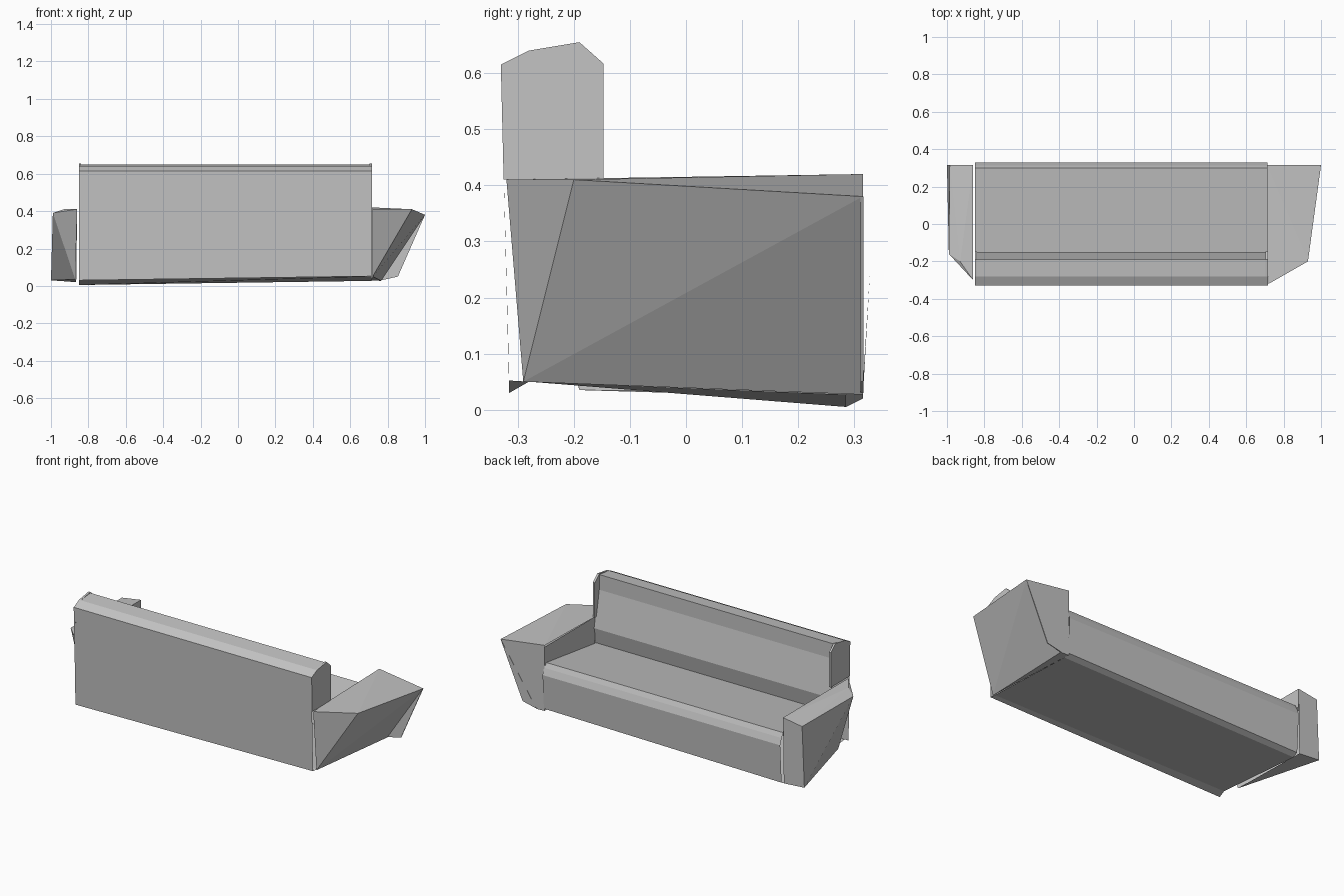
import bpy
import bmesh

cube = bpy.data.objects.get("Cube")
if cube:
    bpy.data.objects.remove(cube, do_unlink=True)

# Single fabric colour
fabric = bpy.data.materials.new("grey_fabric")
fabric.use_nodes = True
fabric.diffuse_color = (0.55, 0.55, 0.55, 1)
fabric.node_tree.nodes["Principled BSDF"].inputs["Base Color"].default_value = (0.55, 0.55, 0.55, 1)


def finish(name, bm):
    mesh = bpy.data.meshes.new(name)
    bm.to_mesh(mesh)
    bm.free()
    mesh.materials.append(fabric)
    obj = bpy.data.objects.new(name, mesh)
    bpy.context.collection.objects.link(obj)


def sweep_along_x(name, profile, x_left, x_right, rise):
    """Open-ended (y, z) section; its low points rise towards +x."""
    bm = bmesh.new()
    left = [bm.verts.new((x_left, y, z)) for y, z in profile]
    right = [bm.verts.new((x_right, y, z + (rise if z < 0.04 else 0))) for y, z in profile]
    for i in range(len(profile)):
        j = (i + 1) % len(profile)
        bm.faces.new((left[i], left[j], right[j], right[i]))
    bmesh.ops.recalc_face_normals(bm, faces=bm.faces[:])
    finish(name, bm)


def hull(name, points, inward=0, inner_x=0):
    """Faceted solid around a few corners; an arm keeps its inner wall only above the seat."""
    bm = bmesh.new()
    for p in points:
        bm.verts.new(p)
    bmesh.ops.convex_hull(bm, input=bm.verts[:])
    bmesh.ops.recalc_face_normals(bm, faces=bm.faces[:])
    if inward:
        hidden = [f for f in bm.faces if f.normal.x * inward > 0.9]
        bmesh.ops.delete(bm, geom=hidden, context='FACES')
        wall = [(-0.16, 0.25), (-0.16, 0.41), (0.315, 0.41), (0.315, 0.30)]
        if inward > 0:
            wall.reverse()
        bm.faces.new([bm.verts.new((inner_x, y, z)) for y, z in wall])
    finish(name, bm)


# Seat and backrest in one continuous section
sweep_along_x("seat_and_backrest", [
    (-0.315, 0.03), (-0.33, 0.615), (-0.28, 0.64), (-0.19, 0.65),
    (-0.19, 0.56), (-0.15, 0.345), (-0.17, 0.25),
    (0.30, 0.312), (0.314, 0.285), (0.328, 0.247), (0.315, 0.02), (0.285, 0.005),
    (-0.28, 0.05),
], -0.85, 0.715, 0.022)

# Thin panels closing the backrest ends above the arms
end_outline = [(-0.325, 0.41), (-0.33, 0.615), (-0.28, 0.64),
               (-0.19, 0.655), (-0.147, 0.617), (-0.147, 0.41)]
for name, x in (("left_backrest_end", 0.71), ("right_backrest_end", -0.845)):
    hull(name, [(x + dx, y, z) for dx in (-0.006, 0.006) for y, z in end_outline])

# Wide flared arm, its outer side sloping in under the top
hull("left_arm", [
    (0.71, 0.315, 0.42), (1.0, 0.315, 0.38), (0.93, -0.20, 0.41),
    (0.72, -0.32, 0.41), (0.71, -0.15, 0.41),
    (0.71, 0.315, 0.03), (0.765, 0.315, 0.027), (0.72, -0.29, 0.05),
], -1, 0.71)

# Thin front panel of the wide arm, reaching past the sloping side
hull("left_arm_front_panel", [
    (x, y, z) for y in (0.311, 0.316)
    for x, z in ((1.0, 0.38), (0.855, 0.05), (0.765, 0.03))])

# Narrow upright arm, its side and back tucked in at the bottom
hull("right_arm", [
    (-0.86, 0.315, 0.41), (-0.985, 0.315, 0.39), (-0.99, -0.16, 0.39),
    (-0.93, -0.20, 0.41), (-0.86, -0.30, 0.41),
    (-0.865, 0.315, 0.02), (-1.0, 0.315, 0.03), (-0.87, -0.19, 0.035),
], 1, -0.86)
